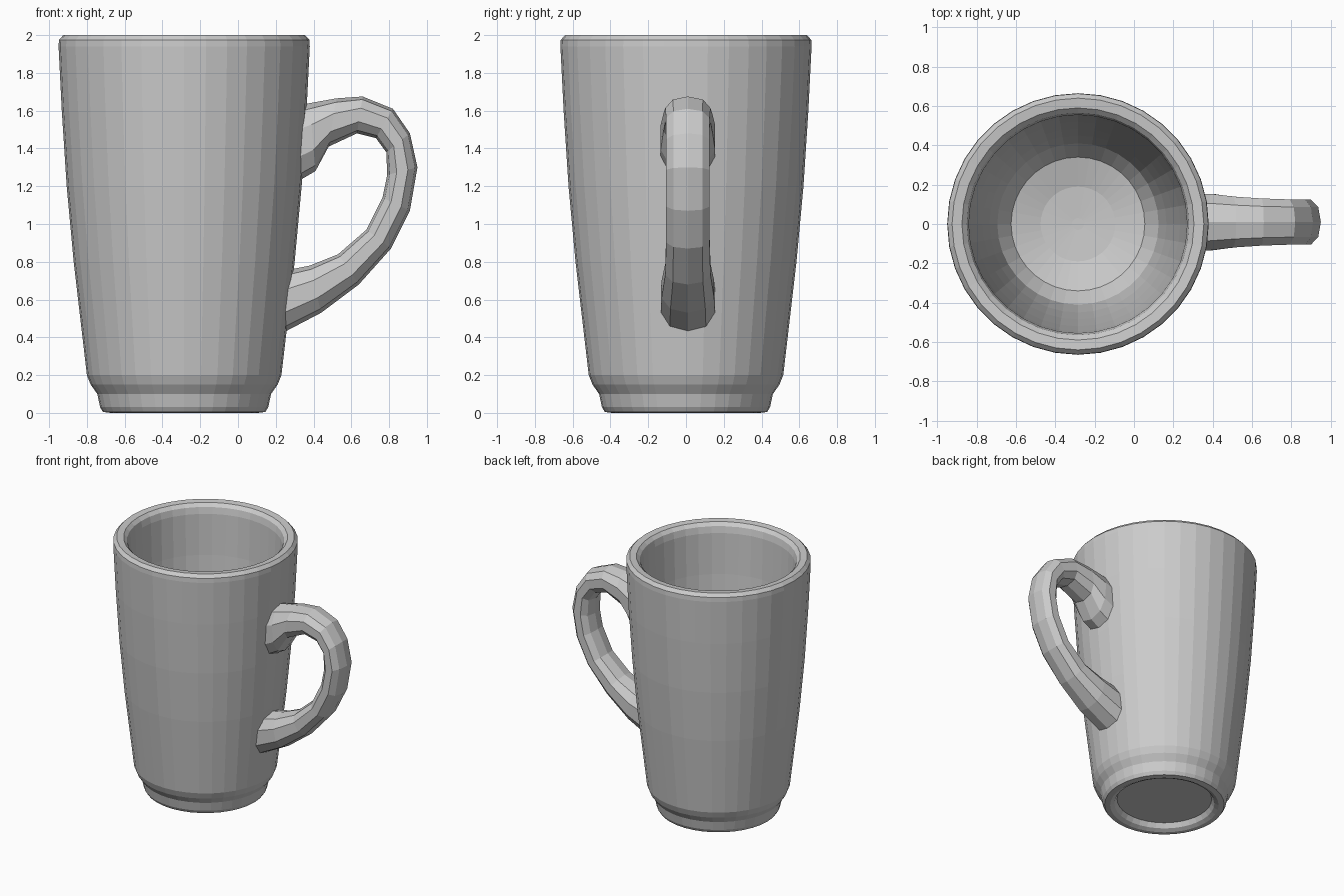
import bpy, bmesh, math
from mathutils import Vector

if "Cube" in bpy.data.objects:
    bpy.data.objects.remove(bpy.data.objects["Cube"])

BODY_X = -0.285   # axis of the cup
SIDES = 36


def finish(bm, name):
    bmesh.ops.recalc_face_normals(bm, faces=bm.faces)
    mesh = bpy.data.meshes.new(name)
    bm.to_mesh(mesh)
    bm.free()
    obj = bpy.data.objects.new(name, mesh)
    bpy.context.collection.objects.link(obj)
    return obj


def bridge(bm, a, b):
    n = len(a)
    for i in range(n):
        bm.faces.new((a[i], a[(i + 1) % n], b[(i + 1) % n], b[i]))


def loft(name, rings):
    """Skin a list of point rings and cap both ends."""
    bm = bmesh.new()
    loops = [[bm.verts.new(p) for p in ring] for ring in rings]
    for a, b in zip(loops, loops[1:]):
        bridge(bm, a, b)
    bm.faces.new(loops[0])
    bm.faces.new(loops[-1])
    return finish(bm, name)


def circle(r, z):
    return [(BODY_X + r * math.cos(2 * math.pi * i / SIDES),
             r * math.sin(2 * math.pi * i / SIDES), z) for i in range(SIDES)]


# Cup: recessed base, foot, tapered outer wall, rounded rim, inner wall, bowl floor
profile = [
    (0.34, 0.05), (0.36, 0.015), (0.39, 0.0), (0.43, 0.005), (0.445, 0.03),
    (0.46, 0.10), (0.495, 0.15), (0.515, 0.20), (0.55, 0.50), (0.585, 0.80),
    (0.622, 1.20), (0.648, 1.60), (0.665, 1.94), (0.663, 1.975), (0.64, 2.0),
    (0.59, 1.995), (0.565, 1.97), (0.555, 1.92), (0.545, 1.60), (0.52, 1.20),
    (0.485, 0.80), (0.45, 0.50), (0.41, 0.27), (0.34, 0.17), (0.19, 0.13), (0.03, 0.12),
]
loft("cup_body", [circle(r, z) for r, z in profile])

# Handle: outer edge (x, z), inner edge (x, z) and half width at each station
stations = [
    (0.29, 1.62, 0.29, 1.21, 0.15),
    (0.38, 1.64, 0.41, 1.28, 0.15),
    (0.52, 1.665, 0.48, 1.41, 0.135),
    (0.66, 1.675, 0.63, 1.48, 0.125),
    (0.82, 1.61, 0.73, 1.455, 0.12),
    (0.91, 1.48, 0.785, 1.38, 0.12),
    (0.95, 1.30, 0.79, 1.26, 0.12),
    (0.91, 1.07, 0.765, 1.14, 0.12),
    (0.81, 0.87, 0.68, 0.97, 0.12),
    (0.64, 0.68, 0.53, 0.84, 0.125),
    (0.44, 0.53, 0.38, 0.78, 0.145),
    (0.23, 0.42, 0.23, 0.75, 0.15),
]


def section(ox, oz, ix, iz, half, n=10):
    outer, inner = Vector((ox, 0.01, oz)), Vector((ix, 0.01, iz))
    mid, axis = (outer + inner) / 2, (outer - inner) / 2
    ring = []
    for i in range(n):
        a = 2 * math.pi * i / n
        # slightly squared oval
        c, s = math.cos(a), math.sin(a)
        c, s = (math.copysign(abs(v) ** 0.85, v) for v in (c, s))
        ring.append(mid + axis * c + Vector((0, half * s, 0)))
    return ring


loft("handle", [section(*s) for s in stations])
